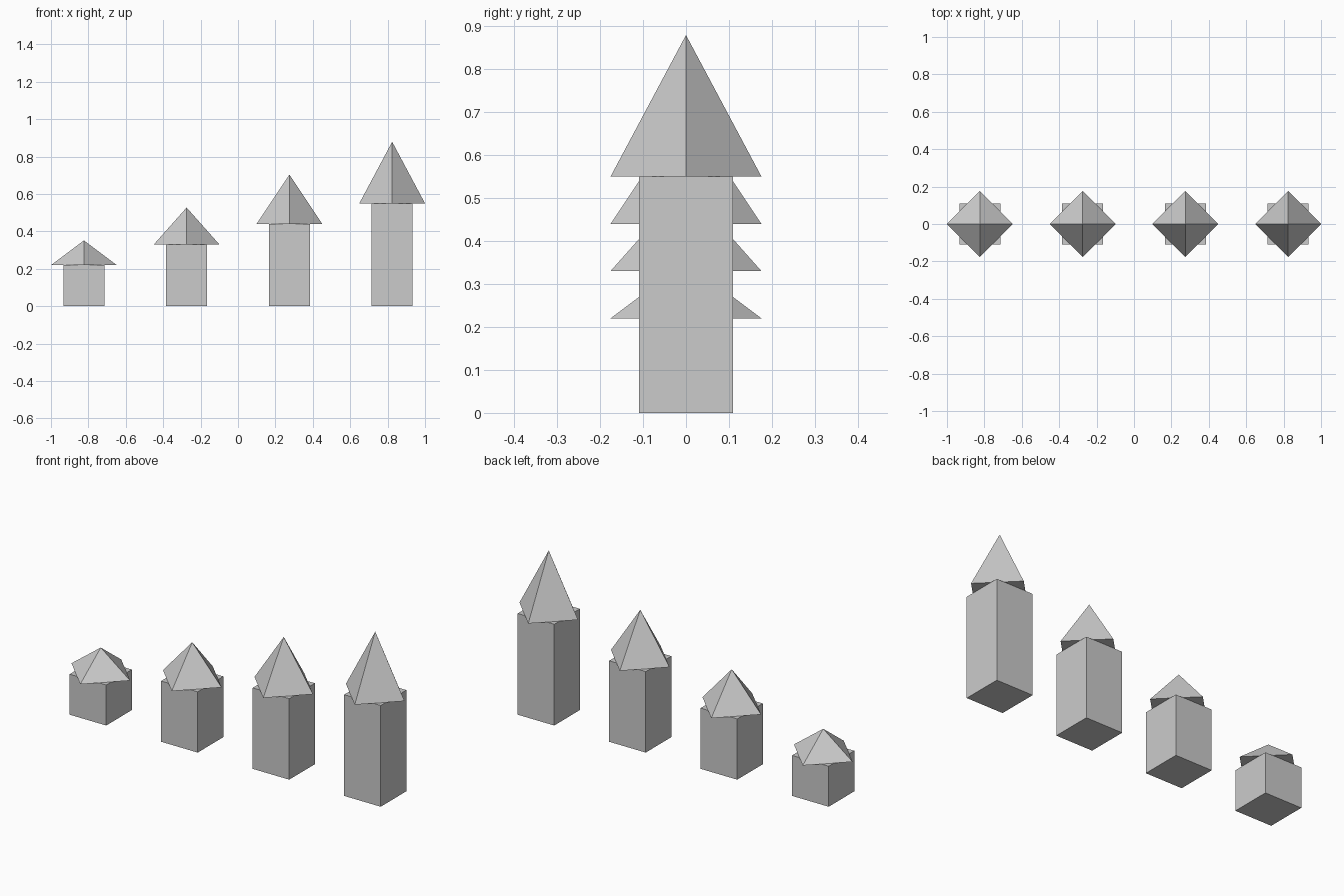
import bpy

if "Cube" in bpy.data.objects:
    bpy.data.objects.remove(bpy.data.objects["Cube"])

U = 2 / 9.1  # tower width; the whole row is 9.1 widths long


def tower(i):
    x = (i - 1.5) * 2.5 * U
    h = U * (1 + 0.5 * i)
    # square tower body
    bpy.ops.mesh.primitive_cube_add(size=1, location=(x, 0, h / 2))
    body = bpy.context.object
    body.name = f"tower_body_{i + 1}"
    body.scale = (U, U, h)
    bpy.ops.object.transform_apply(location=False, rotation=False, scale=True)
    # pyramid roof, corners pointing along the axes
    roof_h = 0.6 * h
    bpy.ops.mesh.primitive_cone_add(vertices=4, radius1=0.8 * U, radius2=0,
                                    depth=roof_h, location=(x, 0, h + roof_h / 2))
    bpy.context.object.name = f"tower_roof_{i + 1}"


# row of four towers growing in height
for i in range(4):
    tower(i)
